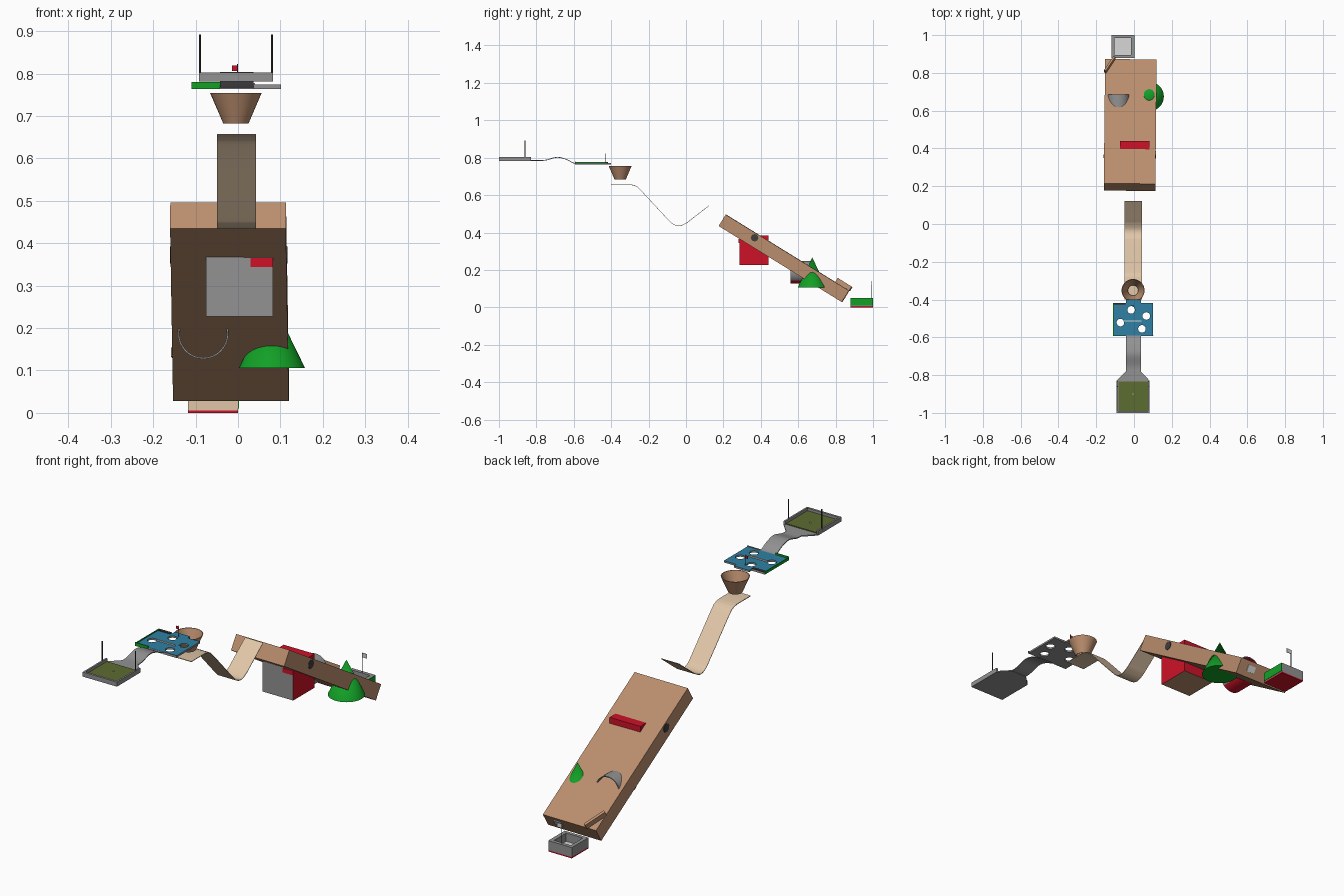
import bpy, bmesh, math
from mathutils import Vector, Matrix

if "Cube" in bpy.data.objects:
    bpy.data.objects.remove(bpy.data.objects["Cube"])


def lin(c):
    return c / 12.92 if c <= 0.04045 else ((c + 0.055) / 1.055) ** 2.4


def mat(name, r, g, b):
    m = bpy.data.materials.new(name)
    m.diffuse_color = (lin(r / 255), lin(g / 255), lin(b / 255), 1)
    m.use_nodes = True
    m.node_tree.nodes["Principled BSDF"].inputs["Base Color"].default_value = m.diffuse_color
    return m


BROWN = mat("brown cardboard", 186, 141, 109)
TAN = mat("tan card", 224, 198, 167)
GREEN = mat("bright green", 18, 160, 38)
RED = mat("red", 205, 18, 40)
GREY = mat("grey", 146, 146, 146)
LIGHT = mat("light grey", 215, 215, 215)
BLUE = mat("blue", 46, 128, 163)
TURF = mat("turf green", 92, 108, 48)
DARK = mat("dark grey", 62, 62, 62)


def finish(name, bm, mats, rule=None, smooth=False):
    """Turn a bmesh into an object; rule(face) gives the material slot."""
    bm.normal_update()
    if rule:
        for f in bm.faces:
            f.material_index = rule(f)
    me = bpy.data.meshes.new(name)
    bm.to_mesh(me)
    bm.free()
    ob = bpy.data.objects.new(name, me)
    bpy.context.collection.objects.link(ob)
    for m in mats:
        me.materials.append(m)
    if smooth:
        bpy.ops.object.select_all(action='DESELECT')
        ob.select_set(True)
        bpy.context.view_layer.objects.active = ob
        bpy.ops.object.shade_smooth_by_angle(angle=math.radians(35))
    return ob


def box(name, x, y, z, *mats, rule=None, xf=None):
    bm = bmesh.new()
    bmesh.ops.create_cube(bm, size=1)
    for v in bm.verts:
        v.co = [lo + (c + 0.5) * (hi - lo) for c, (lo, hi) in zip(v.co, (x, y, z))]
    bm.normal_update()
    slots = [rule(f.normal) if rule else 0 for f in bm.faces]
    if xf:
        bm.transform(xf)
    for f, s in zip(bm.faces, slots):
        f.material_index = s
    return finish(name, bm, mats)


def prism(name, pts, z0, z1, *mats, rule=None):
    """Flat outline extruded straight up."""
    bm = bmesh.new()
    f = bm.faces.new([bm.verts.new((x, y, z0)) for x, y in pts])
    top = bmesh.ops.extrude_face_region(bm, geom=[f])["geom"]
    for v in top:
        if isinstance(v, bmesh.types.BMVert):
            v.co.z = z1
    bmesh.ops.recalc_face_normals(bm, faces=bm.faces[:])
    return finish(name, bm, mats, rule)


def strip(name, x0, x1, path, thick, m):
    """Thin bent sheet that follows a side-view path of (y, z) points."""
    bm = bmesh.new()
    loop = path + [(y, z - thick) for y, z in reversed(path)]
    rows = [[bm.verts.new((x, y, z)) for y, z in loop] for x in (x0, x1)]
    n, k = len(loop), len(path)
    for i in range(n):
        j = (i + 1) % n
        bm.faces.new((rows[0][i], rows[0][j], rows[1][j], rows[1][i]))
    for r in rows:
        for i in range(k - 1):
            bm.faces.new((r[i], r[i + 1], r[n - 2 - i], r[n - 1 - i]))
    bmesh.ops.recalc_face_normals(bm, faces=bm.faces[:])
    return finish(name, bm, [m], smooth=True)


def lathe(name, profile, mats, xf, segs=32, rule=None):
    """Revolve an (r, z) profile around z, then place it."""
    bm = bmesh.new()
    vs = [bm.verts.new((r, 0, z)) for r, z in profile]
    es = [bm.edges.new(p) for p in zip(vs, vs[1:])]
    bmesh.ops.spin(bm, geom=vs + es, axis=(0, 0, 1), cent=(0, 0, 0), steps=segs,
                   angle=2 * math.pi, use_merge=True)
    bmesh.ops.remove_doubles(bm, verts=bm.verts[:], dist=1e-5)
    bmesh.ops.recalc_face_normals(bm, faces=bm.faces[:])
    bm.transform(xf)
    return finish(name, bm, mats, rule, smooth=True)


def post(name, x, y, z0, z1, r, m):
    lathe(name, [(0, z0), (r, z0), (r, z1), (0, z1)], [m], Matrix.Translation((x, y, 0)), 8)


def spline(pts, n=6):
    """Catmull-Rom smoothing of a short path."""
    p = [Vector(q) for q in pts]
    p = [2 * p[0] - p[1]] + p + [2 * p[-1] - p[-2]]
    out = []
    for a, b, c, d in zip(p, p[1:], p[2:], p[3:]):
        for i in range(n):
            t = i / n
            out.append(0.5 * (2 * b + (c - a) * t + (2 * a - 5 * b + 4 * c - d) * t * t
                              + (3 * b - a - 3 * c + d) * t ** 3))
    return [tuple(q) for q in out] + [tuple(p[-2])]


# Start tray with turf, rim, tapered mouth and two posts
prism("tray_base", [(-.092, -1), (.083, -1), (.083, -.83), (.036, -.78), (-.042, -.78), (-.092, -.83)],
      .782, .787, GREY)
box("tray_turf", (-.083, .074), (-.992, -.835), (.787, .791), TURF)
box("tray_front_rim", (-.092, .083), (-1, -.99), (.787, .803), GREY)
for x in (-.092, .075):
    box("tray_side_rim", (x, x + .008), (-.99, -.83), (.787, .803), GREY)
post("tray_peg", -.005, -.9, .79, .794, .004, LIGHT)
for x in (-.09, .08):
    post("tray_post", x, -.86, .79, .892, .0025, DARK)

# Humped bridge
strip("hump_bridge", -.042, .036,
      spline([(-.79, .787), (-.75, .789), (-.69, .804), (-.64, .793), (-.60, .773), (-.575, .772)]), .004, GREY)

# Blue plate with four round holes
cu = bpy.data.curves.new("hole_plate", 'CURVE')
cu.dimensions, cu.fill_mode, cu.extrude = '2D', 'BOTH', .004
outlines = [[(-.107, -.59), (.1, -.59), (.1, -.418), (-.107, -.418)]]
for hx, hy in [(-.015, -.455), (.065, -.487), (-.072, -.522), (.042, -.555)]:
    outlines.append([(hx + .02 * math.cos(math.tau * i / 24), hy + .02 * math.sin(math.tau * i / 24))
                     for i in range(24)])
for pts in outlines:
    s = cu.splines.new('POLY')
    s.points.add(len(pts) - 1)
    for p, q in zip(s.points, pts):
        p.co = (*q, 0, 1)
    s.use_cyclic_u = True
plate = bpy.data.objects.new("hole_plate", cu)
plate.location.z = .768
bpy.context.collection.objects.link(plate)
bpy.ops.object.select_all(action='DESELECT')
plate.select_set(True)
bpy.context.view_layer.objects.active = plate
bpy.ops.object.convert(target='MESH')
plate = bpy.context.view_layer.objects.active
plate.data.materials.clear()
for m in (BLUE, GREY):
    plate.data.materials.append(m)
for f in plate.data.polygons:
    f.use_smooth = False
    f.material_index = 0 if f.center.z > .003 else 1
box("plate_green_rail", (-.11, -.042), (-.594, -.59), (.764, .78), GREEN)
box("plate_green_side", (-.11, -.107), (-.59, -.418), (.764, .777), GREEN)
box("plate_grey_rail", (.036, .102), (-.594, -.59), (.764, .775), GREY)
box("plate_spout", (-.042, .036), (-.42, -.4), (.764, .772), BLUE, GREY, rule=lambda n: 0 if n.z > .5 else 1)
box("plate_back_bar", (-.107, -.045), (-.43, -.418), (.772, .776), DARK)
box("plate_divider", (-.055, .04), (-.515, -.511), (.772, .778), LIGHT)
post("plate_flag_pole", -.001, -.43, .772, .823, .0015, DARK)
box("plate_flag", (-.014, -.001), (-.431, -.429), (.806, .819), RED)

# Open funnel
lathe("funnel", [(.027, .683), (.03, .683), (.061, .755), (.058, .755), (.027, .683)], [BROWN],
      Matrix.Translation((-.005, -.352, 0)))

# Dipping ramp
strip("dip_ramp", -.05, .042,
      [(-.4, .658)] + spline([(-.3, .658), (-.27, .65), (-.24, .625), (-.1, .475), (-.07, .447),
                              (-.035, .437), (0, .451), (.03, .473), (.123, .545)]), .003, TAN)

# Large sloping board and the parts fixed to it
slope = (Matrix.Translation((-.02, .524, .262)) @ Matrix.Rotation(math.radians(-.6), 4, 'Z')
         @ Matrix.Rotation(math.radians(-31.7), 4, 'X'))
box("sloping_board", (-.1365, .1365), (-.387, .387), (-.036, .036), BROWN, xf=slope)
box("board_end_plate", (.05, .09), (.387, .39), (-.012, .018), LIGHT, xf=slope)
corner = slope @ Matrix.Translation((-.112, .345, .036)) @ Matrix.Rotation(math.radians(61), 4, 'Z')
box("corner_deflector", (-.05, .05), (-.006, .006), (0, .025), BROWN, xf=corner)
for s in (-1, 1):
    bolt = slope @ Matrix.Translation((s * .1365, -.19, .012)) @ Matrix.Rotation(math.pi / 2, 4, 'Y')
    lathe("side_bolt", [(0, -.002), (.02, -.002), (.02, .002), (0, .002)], [DARK], bolt, 10)

# Red block poking through the board
box("block_obstacle", (-.075, .082), (.285, .44), (.227, .383), RED, GREY, BROWN,
    rule=lambda n: 1 if n.y < -.5 else 2 if n.z < -.5 else 0)
box("block_front_strip", (.03, .082), (.282, .285), (.344, .365), RED)

# Green cone poking through the board
lathe("cone_obstacle", [(0, .106), (.078, .106), (0, .266)], [GREEN], Matrix.Translation((.08, .675, 0)), 40)

# Open tunnel tube through the board, red underneath
tube = Matrix.Translation((-.082, .685, .187)) @ Matrix.Rotation(math.pi / 2, 4, 'X')
lathe("tunnel_tube", [(.056, 0), (.06, 0), (.06, .125), (.056, .125), (.056, 0)], [GREY, RED], tube,
      rule=lambda f: 1 if f.normal.z < -.75 else 0)

# End cup: four walls, floor and flag
box("cup_base", (-.118, 0), (.88, 1), (0, .006), RED)
box("cup_floor", (-.102, -.016), (.896, .984), (.006, .012), LIGHT)
box("cup_front_wall", (-.118, 0), (.88, .896), (.006, .05), GREY, TAN, rule=lambda n: 1 if n.y < -.5 else 0)
box("cup_back_wall", (-.118, 0), (.984, 1), (.006, .05), GREY)
box("cup_left_wall", (-.118, -.102), (.896, .984), (.006, .05), GREY)
box("cup_right_wall", (-.016, 0), (.896, .984), (.006, .05), GREY)
box("cup_green_side", (0, .002), (.88, 1), (.01, .05), GREEN)
post("cup_flag_pole", -.06, .99, .05, .14, .0015, DARK)
box("cup_flag", (-.06, -.035), (.989, .991), (.12, .14), LIGHT)
